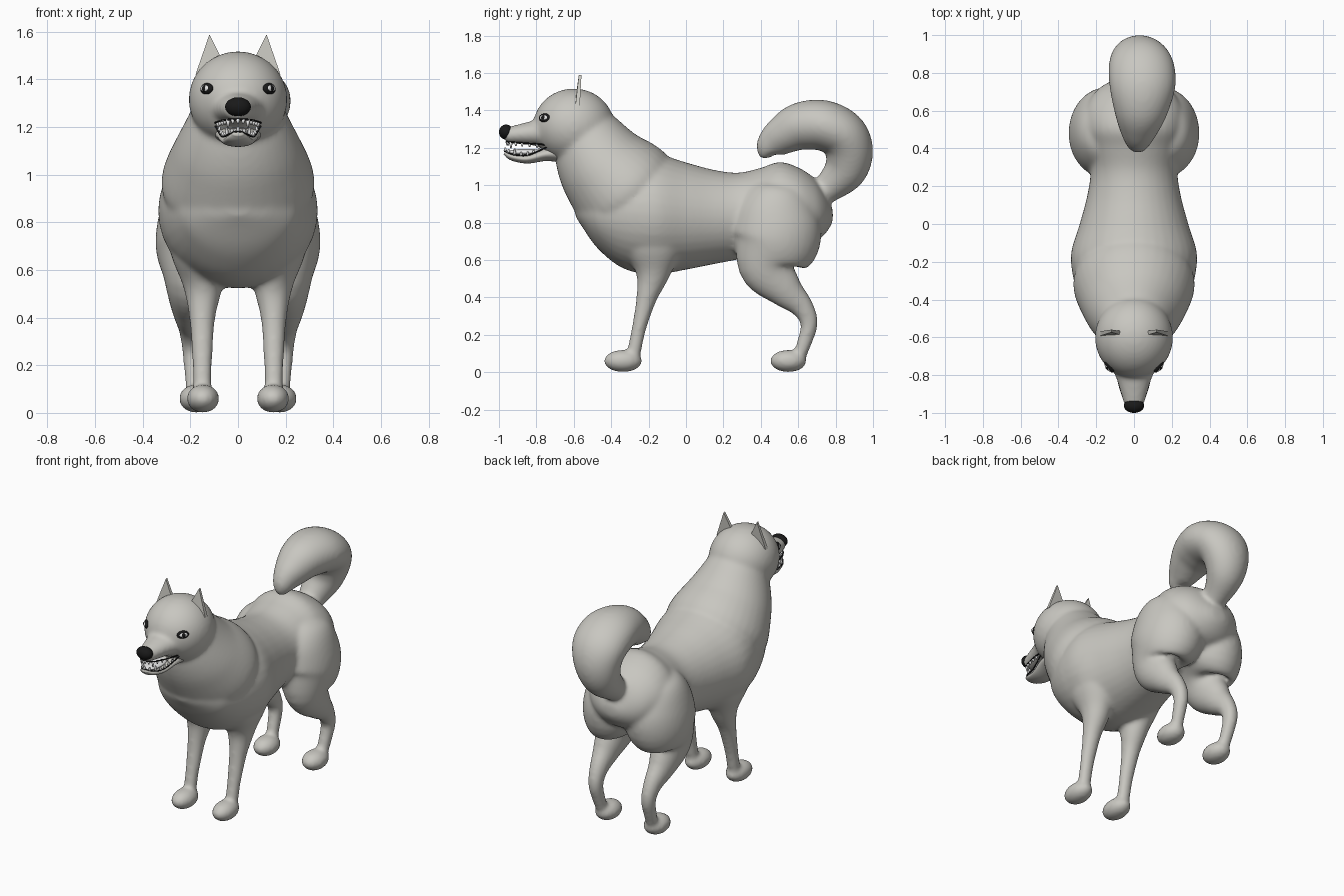
import bpy, bmesh, math
from mathutils import Vector, Matrix

cube = bpy.data.objects.get("Cube")
if cube:
    bpy.data.objects.remove(cube, do_unlink=True)


def material(name, rgb):
    m = bpy.data.materials.new(name)
    m.use_nodes = True
    m.diffuse_color = (*rgb, 1)
    m.node_tree.nodes["Principled BSDF"].inputs["Base Color"].default_value = (*rgb, 1)
    return m


FUR = material("warm_grey_fur", (0.58, 0.57, 0.53))
BLACK = material("black", (0.01, 0.01, 0.01))
WHITE = material("white", (0.9, 0.9, 0.9))


def finish(bm, name, mat, smooth=True):
    bmesh.ops.recalc_face_normals(bm, faces=bm.faces)
    me = bpy.data.meshes.new(name)
    bm.to_mesh(me)
    bm.free()
    me.materials.append(mat)
    for p in me.polygons:
        p.use_smooth = smooth
    ob = bpy.data.objects.new(name, me)
    bpy.context.collection.objects.link(ob)
    return ob


def spline(points, steps):
    """Catmull-Rom samples through tuples of any length."""
    pts = [Vector(p) for p in points]
    pts = [pts[0] * 2 - pts[1]] + pts + [pts[-1] * 2 - pts[-2]]
    out = []
    for a, b, c, d in zip(pts, pts[1:], pts[2:], pts[3:]):
        for i in range(steps):
            t = i / steps
            out.append((b * 2 + (c - a) * t + (a * 2 - b * 5 + c * 4 - d) * t * t
                        + (b * 3 - a - c * 3 + d) * t ** 3) / 2)
    return out + [pts[-2]]


def loft(name, stations, upright=False, sides=36, steps=6):
    """Elliptical tube; each station is x, y, z, half width, half depth."""
    bm = bmesh.new()
    samples = spline(stations, steps)
    centres = [Vector(s[:3]) for s in samples]
    rings = []
    for i, s in enumerate(samples):
        tangent = centres[min(i + 1, len(centres) - 1)] - centres[max(i - 1, 0)]
        tangent.x = 0
        if upright:
            tangent.z = 0
        normal = tangent.normalized().cross(Vector((1, 0, 0)))
        w, h = max(s[3], 0.003), max(s[4], 0.003)
        ring = []
        for k in range(sides):
            a = math.tau * k / sides
            ring.append(bm.verts.new(centres[i] + Vector((w * math.cos(a), 0, 0))
                                     + normal * h * math.sin(a)))
        rings.append(ring)
    for r, q in zip(rings, rings[1:]):
        for k in range(sides):
            n = (k + 1) % sides
            bm.faces.new((r[k], r[n], q[n], q[k]))
    for ring in (rings[0], rings[-1]):
        bm.faces.new(ring)
    return finish(bm, name, FUR)


def ellipsoid(name, centre, radii, mat=FUR, facing=None):
    bm = bmesh.new()
    m = Matrix.Translation(centre)
    if facing:
        m = m @ Vector(facing).to_track_quat('Z', 'Y').to_matrix().to_4x4()
    m = m @ Matrix.Diagonal((*radii, 1))
    bmesh.ops.create_uvsphere(bm, u_segments=36, v_segments=20, radius=1, matrix=m)
    return finish(bm, name, mat)


def tube(name, points, radius, mat):
    cu = bpy.data.curves.new(name, 'CURVE')
    cu.dimensions = '3D'
    cu.bevel_depth = radius
    cu.bevel_resolution = 2
    sp = cu.splines.new('POLY')
    sp.points.add(len(points) - 1)
    for p, co in zip(sp.points, points):
        p.co = (*co, 1)
    cu.materials.append(mat)
    bpy.context.collection.objects.link(bpy.data.objects.new(name, cu))


# Torso, neck, head and muzzle
body = [loft("torso", [
    (0, -.59, .86, .05, .03), (0, -.56, .86, .14, .075), (0, -.5, .86, .225, .165),
    (0, -.44, .86, .265, .23), (0, -.36, .858, .3, .29), (0, -.27, .853, .325, .32),
    (0, -.15, .845, .333, .322), (0, 0, .835, .288, .287), (0, .15, .83, .248, .252),
    (0, .28, .835, .23, .232), (0, .4, .863, .245, .23), (0, .5, .887, .265, .237),
    (0, .6, .88, .262, .215), (0, .68, .868, .22, .175), (0, .73, .853, .17, .128),
    (0, .77, .84, .09, .065), (0, .785, .84, .04, .03)], upright=True)]
body.append(loft("neck", [
    (0, -.57, 1.29, .18, .17), (0, -.53, 1.24, .205, .2), (0, -.44, 1.1, .274, .253),
    (0, -.32, .965, .322, .293), (0, -.24, .87, .28, .24)]))
body.append(ellipsoid("head", (0, -.6, 1.315), (.207, .217, .202)))
body.append(loft("muzzle", [
    (0, -.7, 1.285, .15, .1), (0, -.77, 1.28, .115, .076), (0, -.83, 1.277, .09, .064),
    (0, -.91, 1.271, .066, .05), (0, -.955, 1.267, .052, .042),
    (0, -.978, 1.265, .025, .02)]))
loft("lower_jaw", [
    (0, -.66, 1.17, .1, .05), (0, -.75, 1.165, .09, .036), (0, -.85, 1.141, .068, .025),
    (0, -.93, 1.152, .05, .02), (0, -.97, 1.173, .022, .01)])
ellipsoid("nose", (0, -.962, 1.284), (.054, .038, .04), BLACK)
ellipsoid("tongue", (0, -.855, 1.176), (.052, .105, .018), WHITE)

# Lips and teeth follow the same mirrored arcs
upper = [(.097, -.735, 1.215), (.09, -.8, 1.22), (.07, -.88, 1.226),
         (.044, -.94, 1.23), (0, -.96, 1.232)]
lower = [(.097, -.735, 1.208), (.083, -.79, 1.182), (.068, -.85, 1.16),
         (.05, -.92, 1.163), (0, -.97, 1.182)]
for label, half, direction in (("upper", upper, -1), ("lower", lower, 1)):
    arc = spline(half + [(-x, y, z) for x, y, z in half[-2::-1]], 4)
    tube(label + "_lip", arc, .004, BLACK)
    bm = bmesh.new()
    for p in arc[4:-4:2]:
        length = .034 if abs(abs(p.x) - .046) < .006 else .02
        place = Matrix.Translation(p + Vector((-p.x * .06, .004, direction * length / 2)))
        if direction < 0:
            place = place @ Matrix.Rotation(math.pi, 4, 'X')
        bmesh.ops.create_cone(bm, cap_ends=True, segments=8, radius1=.01,
                              radius2=.003, depth=length, matrix=place)
    finish(bm, label + "_teeth", WHITE)

# Paired parts
for side, s in (("left", 1), ("right", -1)):
    # Eye: dark rim, white and pupil stacked along the outward direction
    out = Vector((s * .78, -.6, .18)).normalized()
    eye = Vector((s * .131, -.755, 1.36))
    ellipsoid(side + "_eye_rim", eye, (.038, .024, .016), BLACK, out)
    ellipsoid(side + "_eye_white", eye + out * .006, (.028, .016, .013), WHITE, out)
    ellipsoid(side + "_pupil", eye + out * .011, (.015, .014, .01), BLACK, out)

    # Ear: thin wedge narrowing to a tip
    bm = bmesh.new()
    corners = [(.055, -.58, 1.46), (.178, -.58, 1.42), (.12, -.566, 1.588)]
    front, back = [[bm.verts.new((s * x, y + d * (.007 if z > 1.5 else .012), z))
                    for x, y, z in corners] for d in (-1, 1)]
    bm.faces.new(front)
    bm.faces.new(back)
    for i in range(3):
        j = (i + 1) % 3
        bm.faces.new((front[i], front[j], back[j], back[i]))
    finish(bm, side + "_ear", FUR, False)

    # Legs and paws
    front_leg = [
        (.16, -.18, .9, .08, .12), (.168, -.175, .7, .118, .17), (.148, -.178, .53, .082, .094),
        (.15, -.21, .4, .055, .056), (.15, -.25, .24, .043, .039),
        (.15, -.275, .12, .04, .037), (.148, -.285, .05, .037, .034)]
    hind_leg = [
        (.1, .5, 1.03, .07, .09), (.125, .495, .97, .15, .16), (.145, .485, .85, .182, .222),
        (.15, .478, .7, .196, .238), (.19, .44, .56, .12, .157), (.2, .53, .44, .079, .097),
        (.195, .62, .35, .054, .062), (.19, .658, .26, .044, .047),
        (.185, .63, .15, .039, .039), (.178, .595, .06, .036, .036)]
    for name, path in (("front_leg", front_leg), ("hind_leg", hind_leg)):
        body.append(loft(f"{side}_{name}", [(s * p[0], *p[1:]) for p in path]))
    body.append(ellipsoid(side + "_front_paw", (s * .147, -.337, .06), (.069, .103, .06)))
    body.append(ellipsoid(side + "_hind_paw", (s * .175, .547, .06), (.073, .098, .06)))

# Curled tail
body.append(loft("tail", [
    (0, .68, .93, .06, .06), (0, .77, .995, .085, .085), (.015, .85, 1.08, .12, .115),
    (.03, .873, 1.18, .15, .127), (.04, .835, 1.27, .174, .132), (.045, .73, 1.32, .175, .135),
    (.04, .61, 1.313, .147, .128), (.03, .515, 1.265, .11, .105), (.022, .455, 1.213, .075, .082),
    (.02, .435, 1.17, .05, .055), (.02, .44, 1.145, .015, .02)], steps=8))

# Blend the furred parts into one soft skin
bpy.ops.object.select_all(action='DESELECT')
for part in body:
    part.select_set(True)
bpy.context.view_layer.objects.active = body[0]
bpy.ops.object.join()
skin = bpy.context.view_layer.objects.active
skin.name = "body"
remesh = skin.modifiers.new("blend", 'REMESH')
remesh.mode = 'VOXEL'
remesh.voxel_size = 0.012
remesh.use_smooth_shade = True
soften = skin.modifiers.new("soften", 'SMOOTH')
soften.factor = 0.5
soften.iterations = 12
